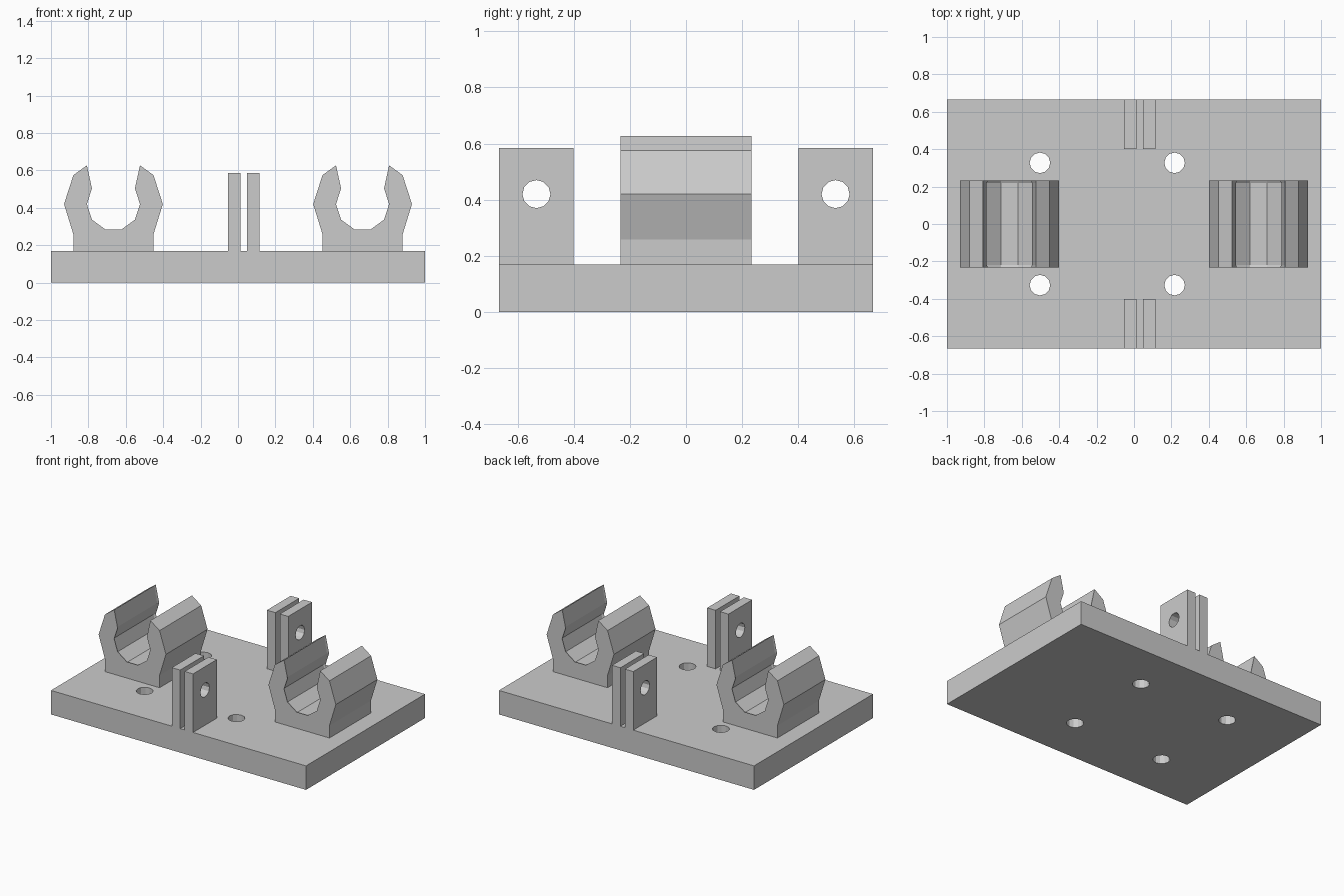
import bpy, bmesh
from math import sin, cos, radians, pi
from mathutils import Matrix

if "Cube" in bpy.data.objects:
    bpy.data.objects.remove(bpy.data.objects["Cube"], do_unlink=True)

GREY = (0.6, 0.6, 0.6, 1)
grey = bpy.data.materials.new("plain grey")
grey.use_nodes = True
grey.diffuse_color = GREY
grey.node_tree.nodes["Principled BSDF"].inputs["Base Color"].default_value = GREY

BASE_TOP = 0.17
DEPTH = 0.666
AXIS_Z = 0.42


def add_object(name, bm):
    bmesh.ops.recalc_face_normals(bm, faces=bm.faces)
    mesh = bpy.data.meshes.new(name)
    bm.to_mesh(mesh)
    bm.free()
    mesh.materials.append(grey)
    obj = bpy.data.objects.new(name, mesh)
    bpy.context.collection.objects.link(obj)
    return obj


def block(name, x, y, z):
    """Box given as (low, high) ranges on each axis."""
    bm = bmesh.new()
    bmesh.ops.create_cube(bm, size=1)
    for v in bm.verts:
        for i, (low, high) in enumerate((x, y, z)):
            v.co[i] = high if v.co[i] > 0 else low
    return add_object(name, bm)


def drill(obj, centre, radius, axis):
    """Cut a round hole right through the object along x or z."""
    bm = bmesh.new()
    turn = Matrix.Rotation(pi / 2, 4, "Y") if axis == "X" else Matrix()
    bmesh.ops.create_cone(bm, cap_ends=True, segments=12, radius1=radius, radius2=radius,
                          depth=1, matrix=Matrix.Translation(centre) @ turn)
    cutter = add_object("hole_cutter", bm)
    cutter.hide_render = True
    mod = obj.modifiers.new("hole", "BOOLEAN")
    mod.operation, mod.solver, mod.object = "DIFFERENCE", "EXACT", cutter
    bpy.context.view_layer.objects.active = obj
    bpy.ops.object.modifier_apply(modifier=mod.name)
    bpy.data.objects.remove(cutter, do_unlink=True)


def clip_profile(bore):
    """Open ten-sided ring on a foot, as a closed x-z outline."""
    half = [(0.214, BASE_TOP), (0.214, 0.258), (0.264, AXIS_Z), (0.214, 0.575), (0.142, 0.627)]
    half += [(bore * cos(radians(a)), AXIS_Z + bore * sin(radians(a))) for a in (36, 0, -36, -72)]
    return half + [(-x, z) for x, z in reversed(half)]


def clip(name, centre_x):
    """Clip lofted along y, its bore widening just inside each end."""
    bm = bmesh.new()
    rings = []
    for y, bore in ((-0.233, 0.142), (-0.218, 0.15), (0.218, 0.15), (0.233, 0.142)):
        rings.append([bm.verts.new((centre_x + x, y, z)) for x, z in clip_profile(bore)])
    for a, b in zip(rings, rings[1:]):
        for i in range(len(a)):
            j = (i + 1) % len(a)
            bm.faces.new((a[i], a[j], b[j], b[i]))
    bm.faces.new(rings[0])
    bm.faces.new(rings[-1])
    return add_object(name, bm)


# Base plate with four screw holes
base = block("base_plate", (-1, 1), (-DEPTH, DEPTH), (0, BASE_TOP))
for hole_x in (-0.503, 0.217):
    for hole_y in (-0.327, 0.327):
        drill(base, (hole_x, hole_y, 0.1), 0.055, "Z")

# Rod clips
clip("left_clip", 0.666)
clip("right_clip", -0.666)

# Paired lugs at the front and back, each with a cross hole
for end, side in (("front", -1), ("back", 1)):
    y_range = sorted((side * 0.4, side * DEPTH))
    for place, x_range in (("right", (-0.053, 0.013)), ("left", (0.048, 0.114))):
        lug = block(f"{end}_{place}_lug", x_range, y_range, (BASE_TOP, 0.585))
        drill(lug, (0, side * 0.533, AXIS_Z), 0.05, "X")
